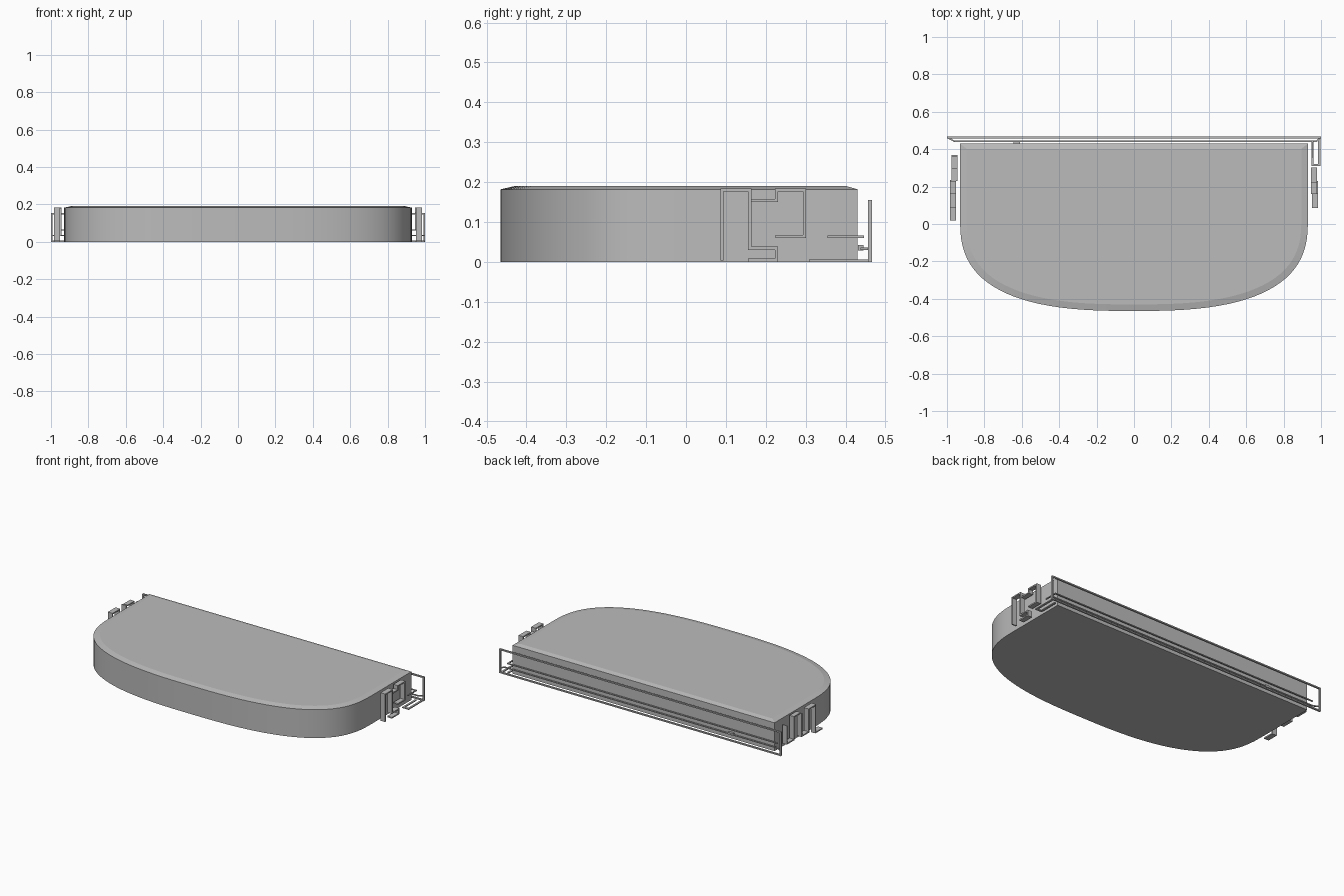
import bpy, bmesh, math
from mathutils import Vector

cube = bpy.data.objects.get("Cube")
if cube:
    bpy.data.objects.remove(cube, do_unlink=True)

grey = bpy.data.materials.new("plain grey")
grey.use_nodes = True
grey.diffuse_color = (0.5, 0.5, 0.5, 1)
grey.node_tree.nodes["Principled BSDF"].inputs["Base Color"].default_value = grey.diffuse_color


def finish(bm, name):
    bmesh.ops.recalc_face_normals(bm, faces=bm.faces)
    mesh = bpy.data.meshes.new(name)
    bm.to_mesh(mesh)
    bm.free()
    mesh.materials.append(grey)
    obj = bpy.data.objects.new(name, mesh)
    bpy.context.collection.objects.link(obj)
    return obj


def outline(inset):
    """D-shaped outline: straight back, rounded front."""
    w, d, back = 0.93 - inset, 0.495 - inset, 0.43 - inset * 0.8
    pts = [(w, back)]
    steps = 48
    for i in range(steps + 1):
        a = math.pi * i / steps
        c, s = math.cos(a), math.sin(a)
        pts.append((math.copysign(abs(c) ** (2 / 2.7), c) * w,
                    0.03 - abs(s) ** (2 / 2.7) * d))
    pts.append((-w, back))
    return pts


def body():
    bm = bmesh.new()
    rings = [[bm.verts.new((x, y, z)) for x, y in outline(inset)]
             for inset, z in ((0, 0), (0, 0.182), (0.035, 0.19))]
    n = len(rings[0])
    for low, high in zip(rings, rings[1:]):
        for i in range(n):
            j = (i + 1) % n
            bm.faces.new((low[i], low[j], high[j], high[i]))
    bm.faces.new(rings[0])
    bm.faces.new(rings[-1])
    return finish(bm, "shelf_body")


def ribbon(name, path, axis, lo, hi, thick=0.008):
    """Flat strip: a 2D path thickened in its plane, extruded along axis from lo to hi."""
    pts = [Vector(p) for p in path]
    sides = ([], [])
    for i, p in enumerate(pts):
        dirs = []
        if i:
            dirs.append((p - pts[i - 1]).normalized())
        if i < len(pts) - 1:
            dirs.append((pts[i + 1] - p).normalized())
        normals = [Vector((-d.y, d.x)) for d in dirs]
        miter = sum(normals, Vector((0, 0))).normalized()
        off = miter * (thick / 2 / miter.dot(normals[0]))
        sides[0].append(p + off)
        sides[1].append(p - off)
    bm = bmesh.new()

    def place(p, t):
        co = [p.x, p.y]
        co.insert(axis, t)
        return bm.verts.new(co)

    rows = [[(place(a, t), place(b, t)) for a, b in zip(*sides)] for t in (lo, hi)]
    for i in range(len(pts) - 1):
        a, b = rows[0][i], rows[0][i + 1]
        c, d = rows[1][i], rows[1][i + 1]
        for face in ((a[0], b[0], b[1], a[1]), (c[0], d[0], d[1], c[1]),
                     (a[0], b[0], d[0], c[0]), (a[1], b[1], d[1], c[1])):
            bm.faces.new(face)
    for k in (0, -1):
        bm.faces.new((rows[0][k][0], rows[0][k][1], rows[1][k][1], rows[1][k][0]))
    return finish(bm, name)


# Main D-shaped slab with a shallow sloped rim
shelf = body()
bpy.context.view_layer.objects.active = shelf
shelf.select_set(True)
bpy.ops.object.shade_smooth_by_angle(angle=math.radians(8))

# Folded strips on the two sides (paths in y, z)
ribbon("left_side_clip",
       [(0.09, 0.004), (0.09, 0.18), (0.16, 0.18), (0.16, 0.034), (0.227, 0.034),
        (0.227, 0.004), (0.155, 0.004)], 0, 0.952, 0.985)
ribbon("left_side_hook",
       [(0.16, 0.154), (0.227, 0.154), (0.227, 0.18), (0.297, 0.18),
        (0.297, 0.064), (0.225, 0.064)], 0, 0.947, 0.978)
ribbon("right_side_clip",
       [(0.02, 0.004), (0.09, 0.004), (0.09, 0.18), (0.16, 0.18), (0.16, 0.034),
        (0.23, 0.034), (0.23, 0.18)], 0, -0.985, -0.952)
ribbon("right_side_hook",
       [(0.23, 0.18), (0.295, 0.18), (0.295, 0.034), (0.365, 0.034), (0.365, 0.15)],
       0, -0.975, -0.945)

# Upright rectangular frame behind the slab (path in x, z)
ribbon("rear_frame",
       [(0.93, 0.151), (0.996, 0.151), (0.996, 0.004), (-0.996, 0.004),
        (-0.996, 0.151), (-0.93, 0.151)], 1, 0.456, 0.467)
ribbon("rear_upper_rail", [(-0.93, 0.151), (0.93, 0.151)], 1, 0.456, 0.467)

# Horizontal rails wrapping the back (paths in x, y)
ribbon("rear_middle_rail",
       [(-0.96, 0.442), (0.955, 0.442), (0.955, 0.355)], 2, 0.06, 0.066)
ribbon("rear_lower_rail",
       [(-0.996, 0.462), (-0.96, 0.442), (0.975, 0.442), (0.996, 0.462)], 2, 0.03, 0.036)
ribbon("floor_loop",
       [(0.99, 0.462), (0.99, 0.315), (0.955, 0.315), (0.955, 0.44)], 2, 0, 0.006, 0.012)
ribbon("rail_nub", [(-0.645, 0.438), (-0.61, 0.438)], 2, 0.028, 0.042, 0.014)
